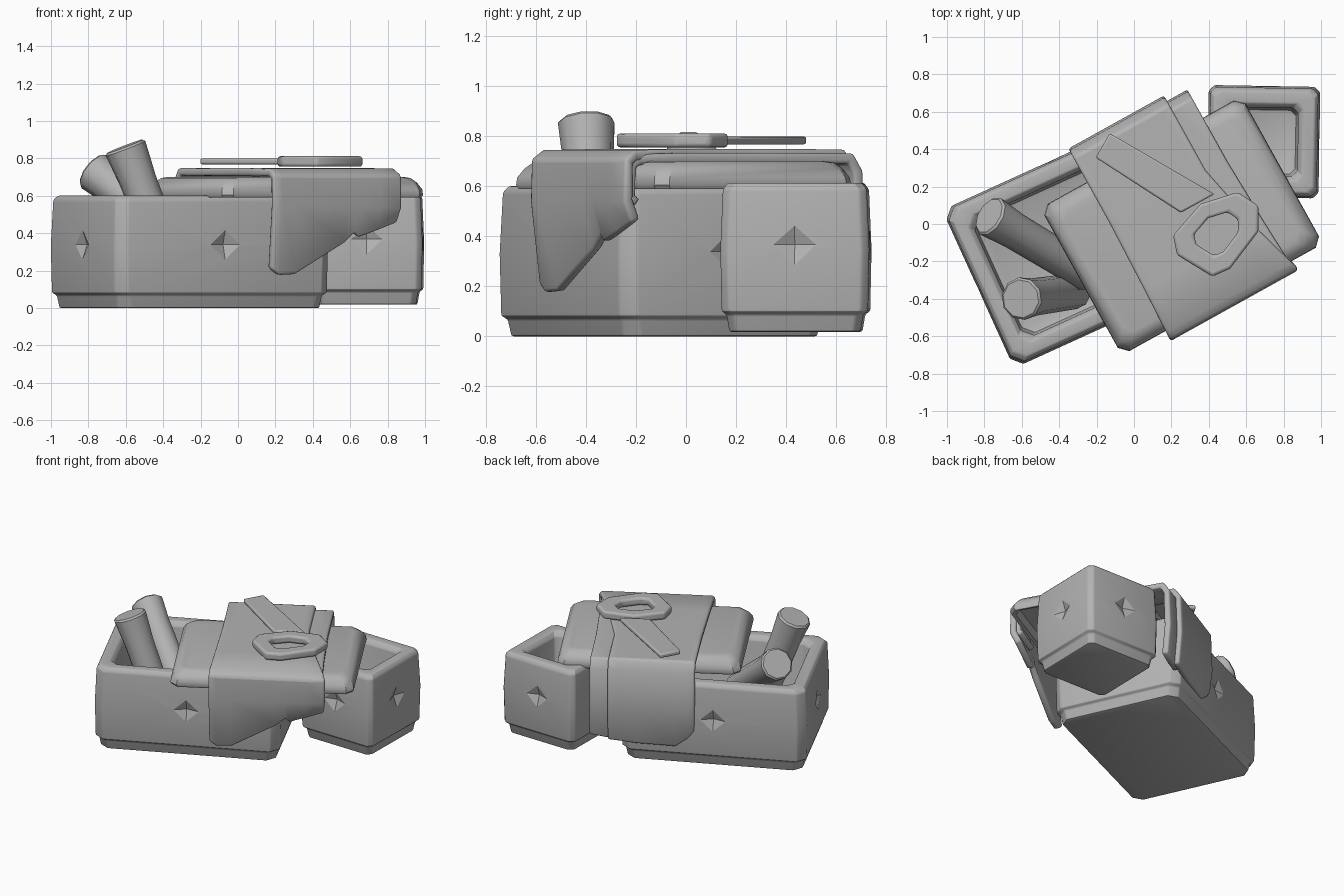
import bpy, bmesh, math
from mathutils import Matrix, Vector

cube = bpy.data.objects.get("Cube")
if cube:
    bpy.data.objects.remove(cube, do_unlink=True)

grey = bpy.data.materials.new("plain grey")
grey.use_nodes = True
GREY = (0.45, 0.45, 0.45, 1)
grey.diffuse_color = GREY
grey.node_tree.nodes["Principled BSDF"].inputs["Base Color"].default_value = GREY


def finish(bm, name, matrix=None):
    bmesh.ops.recalc_face_normals(bm, faces=bm.faces)
    mesh = bpy.data.meshes.new(name)
    bm.to_mesh(mesh)
    bm.free()
    mesh.materials.append(grey)
    obj = bpy.data.objects.new(name, mesh)
    bpy.context.collection.objects.link(obj)
    if matrix:
        obj.matrix_world = matrix
    return obj


def activate(obj):
    bpy.ops.object.select_all(action="DESELECT")
    obj.select_set(True)
    bpy.context.view_layer.objects.active = obj


def smooth(obj, angle=30):
    activate(obj)
    bpy.ops.object.shade_smooth_by_angle(angle=math.radians(angle))


def bevel(obj, width, segments=2):
    mod = obj.modifiers.new("soft edges", "BEVEL")
    mod.width, mod.segments = width, segments
    mod.limit_method, mod.angle_limit = "ANGLE", math.radians(35)


def loft(rings, cap=True):
    """Skin a list of equal point rings; close the ends or join them up."""
    bm = bmesh.new()
    loops = [[bm.verts.new(p) for p in ring] for ring in rings]
    pairs = list(zip(loops, loops[1:]))
    if not cap:
        pairs.append((loops[-1], loops[0]))
    for a, b in pairs:
        for i in range(len(a)):
            j = (i + 1) % len(a)
            bm.faces.new((a[i], a[j], b[j], b[i]))
    if cap:
        bm.faces.new(loops[0])
        bm.faces.new(loops[-1])
    return bm


def cut_rect(hx, hy, z, c):
    """Rectangle with clipped corners."""
    quarter = [(hx, hy - c), (hx - c, hy)]
    pts = quarter + [(-x, y) for x, y in reversed(quarter)]
    pts += [(-x, -y) for x, y in pts]
    return [(x, y, z) for x, y in pts]


def placed(x, y, z, degrees):
    return Matrix.Translation((x, y, z)) @ Matrix.Rotation(math.radians(degrees), 4, "Z")


# Open crates: plinth, bowed walls, soft rim and hollow inside
def crate(name, hx, hy, height, clip, dent_z, matrix):
    profile = [(0.036, 0), (0.024, 0.07), (0.005, 0.082), (0, 0.33), (0.01, height - 0.03),
               (0.03, height - 0.004), (0.09, height - 0.004), (0.115, height - 0.035),
               (0.125, 0.1)]
    body = finish(loft([cut_rect(hx - d, hy - d, z, clip) for d, z in profile]), name, matrix)
    bevel(body, 0.009)
    # Shallow diamond dents in all four walls
    dents = bmesh.new()
    for side in range(4):
        reach = (hx, hy)[side % 2]
        turn = (Matrix.Rotation(side * math.pi / 2, 4, "Z")
                @ Matrix.Translation((reach - 0.01, 0, dent_z))
                @ Matrix.Rotation(-math.pi / 2, 4, "Y"))
        bmesh.ops.create_cone(dents, cap_ends=True, segments=4, radius1=0.115,
                              radius2=0, depth=0.04, matrix=turn)
    cutter = finish(dents, name + "_cutter", matrix)
    cutter.hide_render = True
    mod = body.modifiers.new("dents", "BOOLEAN")
    mod.operation, mod.object, mod.solver = "DIFFERENCE", cutter, "EXACT"
    activate(body)
    for step in list(body.modifiers):
        bpy.ops.object.modifier_apply(modifier=step.name)
    bpy.data.objects.remove(cutter, do_unlink=True)
    smooth(body, 24)


crate("large_crate", 0.63, 0.464, 0.605, 0.055, 0.34, placed(-0.26, -0.087, 0, 24.5))
crate("small_crate", 0.298, 0.298, 0.6, 0.03, 0.35, placed(0.693, 0.44, 0.018, -1))

# Padded lid lying across both crates
top = placed(0.255, -0.01, 0, 29)
lid_profile = [(0.1, 0.65), (0.05, 0.64), (0.03, 0.595), (0.008, 0.59), (0, 0.605), (0.003, 0.635),
               (0.025, 0.672), (0.05, 0.695), (0.08, 0.702)]
lid = finish(loft([cut_rect(0.615 - d, 0.45 - d, z, 0.045) for d, z in lid_profile]), "lid", top)
smooth(lid, 35)


# Draped cloth: columns are (across at front, across at back, front hem, back hem)
def drape(name, columns, drop, tuck):
    bm = bmesh.new()
    rows = []
    for u_front, u_back, front, back in columns:
        path = [(0.635, back), (0.655, 0.4), (0.645, 0.68), (0.6, 0.748), (0.2, 0.75),
                (-0.2, 0.75), (-0.455, 0.745), (-0.505, 0.71), (-0.51, 0.54), (-0.47, front)]
        row = []
        for v, z in path:
            blend = min(max((v + 0.5) / 0.6, 0), 1)
            across = u_front + (u_back - u_front) * blend
            row.append(bm.verts.new((across, v * tuck, z - drop if z > 0.66 else z)))
        rows.append(row)
    for a, b in zip(rows, rows[1:]):
        for i in range(len(a) - 1):
            bm.faces.new((a[i], a[i + 1], b[i + 1], b[i]))
    obj = finish(bm, name, top)
    if any(poly.normal.z < -0.9 for poly in obj.data.polygons):
        obj.data.flip_normals()
    thick = obj.modifiers.new("thickness", "SOLIDIFY")
    thick.thickness, thick.offset = 0.045, -1
    bevel(obj, 0.014)
    smooth(obj, 40)


drape("wide_cloth", [(-0.35, -0.33, 0.21, 0.25), (-0.3, -0.28, 0.175, 0.19),
                     (-0.2, -0.2, 0.18, 0.13), (0.1, 0.06, 0.345, 0.14),
                     (0.165, 0.11, 0.4, 0.145), (0.19, 0.15, 0.375, 0.15),
                     (0.3, 0.2, 0.41, 0.155), (0.43, 0.255, 0.455, 0.16)], 0, 1)
drape("narrow_cloth", [(0.2, 0.16, 0.5, 0.16), (0.3, 0.27, 0.5, 0.16),
                       (0.41, 0.38, 0.52, 0.18)], 0.016, 0.95)


# Strap tongue tapering away from the buckle
def slab(name, outline, low, high, width):
    obj = finish(loft([[(x, y, z) for x, y in outline] for z in (low, high)]), name)
    bevel(obj, width)
    smooth(obj, 40)


slab("strap", [(-0.13, 0.485), (-0.205, 0.355), (0.25, 0.06), (0.43, 0.16)], 0.768, 0.8, 0.01)

# Buckle ring
outer = [(0.22, -0.06), (0.36, 0.1), (0.55, 0.16), (0.655, 0.09),
         (0.655, -0.04), (0.51, -0.23), (0.42, -0.27), (0.24, -0.16)]
mid = Vector((0.44, -0.05))
ring = [[(*(mid + (Vector(p) - mid) * s), z) for p in outer]
        for s, z in ((1.05, 0.756), (1.05, 0.812), (0.54, 0.812), (0.54, 0.756))]
buckle = finish(loft(ring, cap=False), "buckle")
bevel(buckle, 0.016, 3)
smooth(buckle, 40)


# Logs leaning in the large crate, slightly flared at the upper end
def log(name, end, foot, radius):
    end, foot = Vector(end), Vector(foot)
    axis = foot - end
    turn = axis.to_track_quat("Z", "Y").to_matrix().to_4x4()
    rings = []
    for along, r in ((0, 0.97), (0.015, 1.08), (0.25, 0.95), (1, 0.9)):
        rings.append([(radius * r * math.cos(i * math.tau / 10),
                       radius * r * math.sin(i * math.tau / 10),
                       axis.length * along) for i in range(10)])
    smooth(finish(loft(rings), name, Matrix.Translation(end) @ turn), 40)


log("back_log", (-0.775, 0.045, 0.735), (-0.25, -0.27, 0.32), 0.104)
log("front_log", (-0.605, -0.4, 0.865), (-0.32, -0.36, 0.12), 0.106)
